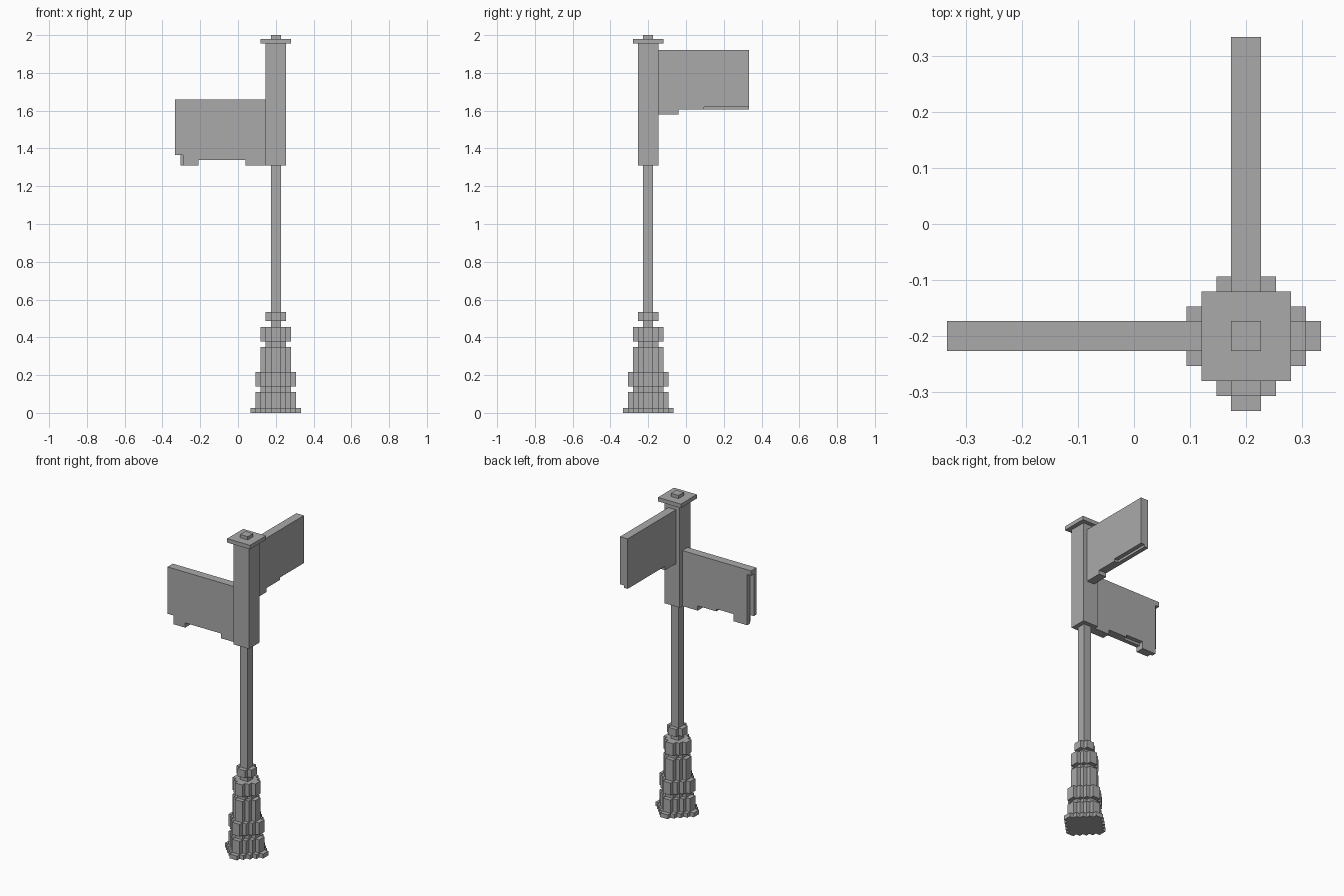
import bpy, bmesh
from mathutils import Vector

if "Cube" in bpy.data.objects:
    bpy.data.objects.remove(bpy.data.objects["Cube"], do_unlink=True)

V = 0.0266            # step size of the blocky style
CX, CY = 0.2, -0.2    # post axis

grey = bpy.data.materials.new("metal grey")
grey.use_nodes = True
colour = (0.4, 0.4, 0.4, 1)
grey.diffuse_color = colour
grey.node_tree.nodes["Principled BSDF"].inputs["Base Color"].default_value = colour


def prism(name, points, offset):
    """Extrude a closed outline of 3D points along an offset."""
    bm = bmesh.new()
    face = bm.faces.new([bm.verts.new(p) for p in points])
    grown = bmesh.ops.extrude_face_region(bm, geom=[face], use_keep_orig=True)
    moved = [g for g in grown["geom"] if isinstance(g, bmesh.types.BMVert)]
    bmesh.ops.translate(bm, verts=moved, vec=Vector(offset))
    bmesh.ops.recalc_face_normals(bm, faces=bm.faces)
    mesh = bpy.data.meshes.new(name)
    bm.to_mesh(mesh)
    bm.free()
    mesh.materials.append(grey)
    obj = bpy.data.objects.new(name, mesh)
    bpy.context.collection.objects.link(obj)
    return obj


def stepped_outline(n):
    """Stair-stepped diamond reaching n steps from the axis."""
    quarter = []
    for i in range(n):
        quarter += [(n - i, i), (n - i, i + 1)]
    quarter = quarter[1:]
    outline = []
    for _ in range(4):
        outline += quarter
        quarter = [(-y, x) for x, y in quarter]
    return outline


def layer(name, outline, z0, z1):
    pts = [(CX + x * V, CY + y * V, z0) for x, y in outline]
    prism(name, pts, (0, 0, z1 - z0))


def square(n):
    return [(-n, -n), (n, -n), (n, n), (-n, n)]


# Stepped base rings
z = 0
rings = [(5, 0.027), (4, 0.11), (3, 0.14), (4, 0.217), (3, 0.35),
         (2, 0.377), (3, 0.455), (1, 0.487), (2, 0.535)]
for i, (n, top) in enumerate(rings):
    layer(f"base_ring_{i + 1}", stepped_outline(n), z, top)
    z = top

# Pole, upper post, cap and finial
layer("pole", square(1), z, 1.31)
layer("upper_post", square(2), 1.31, 1.955)
layer("cap", square(3), 1.955, 1.98)
layer("finial", square(1), 1.98, 2.0)

# Lower sign, two layers thick
near_post = [(0.04, 1.34), (0.04, 1.31), (0.147, 1.31), (0.147, 1.66), (-0.333, 1.66)]
lower_front = near_post + [(-0.333, 1.365), (-0.29, 1.365), (-0.29, 1.31),
                           (-0.21, 1.31), (-0.21, 1.34)]
lower_back = near_post + [(-0.333, 1.63), (-0.305, 1.63), (-0.305, 1.31), (-0.21, 1.31),
                          (-0.21, 1.355), (-0.09, 1.355), (-0.09, 1.34)]
for name, profile, y in (("lower_sign_front", lower_front, CY - V),
                         ("lower_sign_back", lower_back, CY)):
    prism(name, [(x, y, h) for x, h in profile], (0, V, 0))

# Upper sign, with a thin recess under its outer layer
near_post = [(0.333, 1.92), (-0.147, 1.92), (-0.147, 1.58), (-0.04, 1.58), (-0.04, 1.605)]
upper_inner = near_post + [(0.333, 1.605)]
upper_outer = near_post + [(0.095, 1.605), (0.095, 1.62), (0.333, 1.62)]
for name, profile, x in (("upper_sign_inner", upper_inner, CX - V),
                         ("upper_sign_outer", upper_outer, CX)):
    prism(name, [(x, y, h) for y, h in profile], (V, 0, 0))
